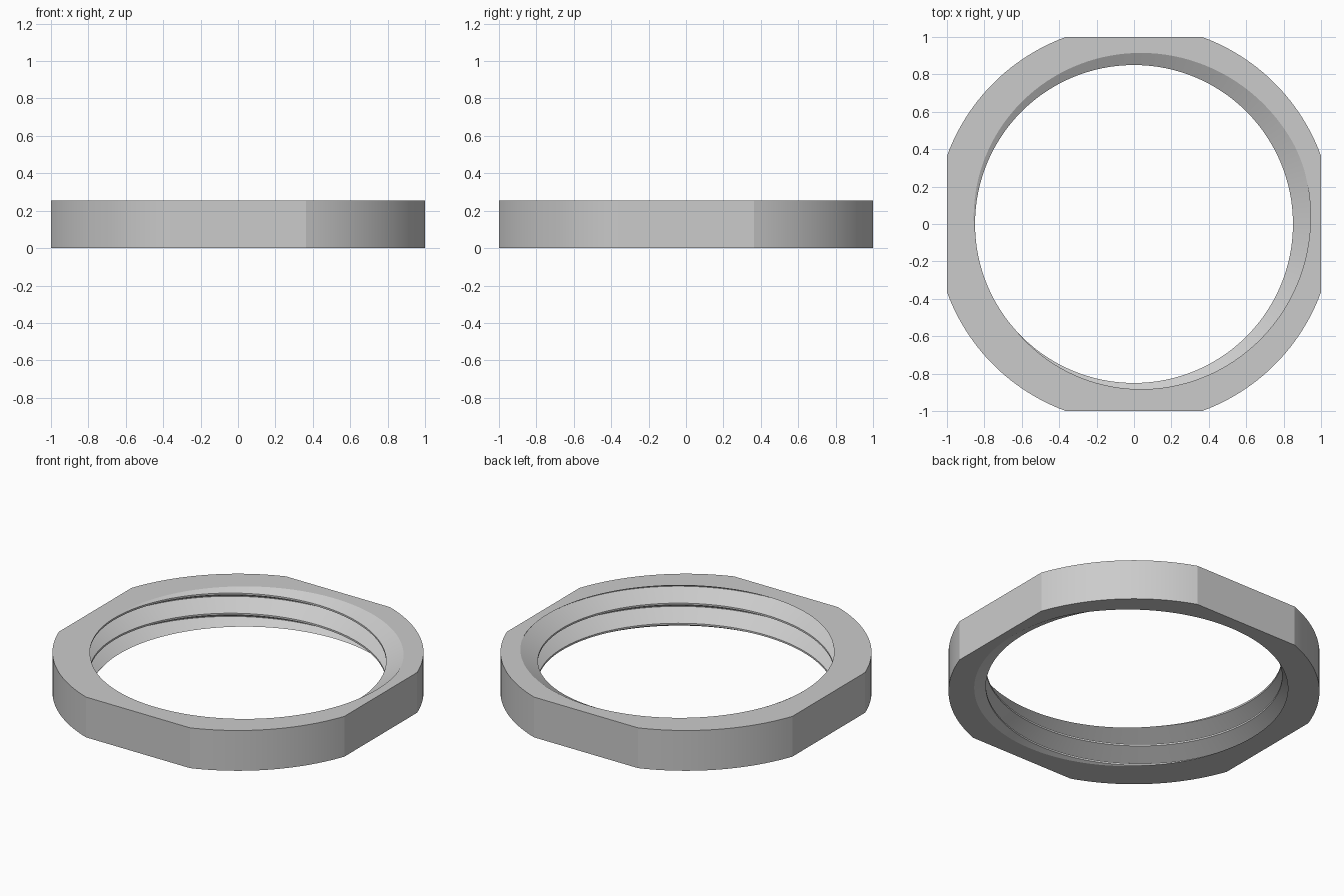
import bpy, bmesh, math

cube = bpy.data.objects.get("Cube")
if cube:
    bpy.data.objects.remove(cube)

HEIGHT = 0.255
PITCH = HEIGHT / 2
STEP = 2                      # degrees per column
CORNER_R = 1 / math.cos(math.radians(20))

# Thread profile over one turn: (phase in degrees, radius)
PROFILE = [(18, 0.955), (26, 0.955), (190, 0.85), (222, 0.85)]


def bore_radius(angle, z):
    """Radius of the helical thread at an angle and height."""
    phase = (angle + 360 * (HEIGHT - z) / PITCH - PROFILE[0][0]) % 360 + PROFILE[0][0]
    points = PROFILE + [(PROFILE[0][0] + 360, PROFILE[0][1])]
    for (p0, r0), (p1, r1) in zip(points, points[1:]):
        if phase <= p1:
            return r0 + (r1 - r0) * (phase - p0) / (p1 - p0)
    return points[-1][1]


def outer_radius(angle):
    """Round body cut by four flats."""
    a = math.radians(angle)
    return min(CORNER_R, 1 / max(abs(math.cos(a)), abs(math.sin(a))))


def polar(r, angle, z):
    a = math.radians(angle)
    return (r * math.cos(a), r * math.sin(a), z)


def column(bm, angle):
    """Closed cross-section: outer wall, then the threaded bore from top to bottom."""
    outer = outer_radius(angle)
    pts = [polar(outer, angle, 0), polar(outer, angle, HEIGHT)]
    for turn in range(-1, 4):
        for phase, _ in PROFILE:
            z = HEIGHT - (phase + 360 * turn - angle) / 360 * PITCH
            z = min(max(z, 0), HEIGHT)
            pts.append(polar(bore_radius(angle, z), angle, z))
    return [bm.verts.new(p) for p in pts]


# Sweep the cross-section around the ring
bm = bmesh.new()
columns = [column(bm, a) for a in range(0, 361, STEP)]
for c0, c1 in zip(columns, columns[1:]):
    for i in range(len(c0)):
        j = (i + 1) % len(c0)
        bm.faces.new((c0[i], c1[i], c1[j], c0[j]))
bmesh.ops.remove_doubles(bm, verts=bm.verts[:], dist=1e-5)
bmesh.ops.dissolve_degenerate(bm, edges=bm.edges[:], dist=1e-5)
bmesh.ops.recalc_face_normals(bm, faces=bm.faces[:])

mesh = bpy.data.meshes.new("threaded_ring_nut")
bm.to_mesh(mesh)
bm.free()
nut = bpy.data.objects.new("threaded_ring_nut", mesh)
bpy.context.collection.objects.link(nut)

# Plain grey metal
grey = bpy.data.materials.new("light_grey")
grey.use_nodes = True
colour = (0.6, 0.6, 0.6, 1)
grey.diffuse_color = colour
grey.node_tree.nodes["Principled BSDF"].inputs["Base Color"].default_value = colour
mesh.materials.append(grey)

bpy.ops.object.select_all(action="DESELECT")
nut.select_set(True)
bpy.context.view_layer.objects.active = nut
bpy.ops.object.shade_smooth_by_angle(angle=math.radians(18))
